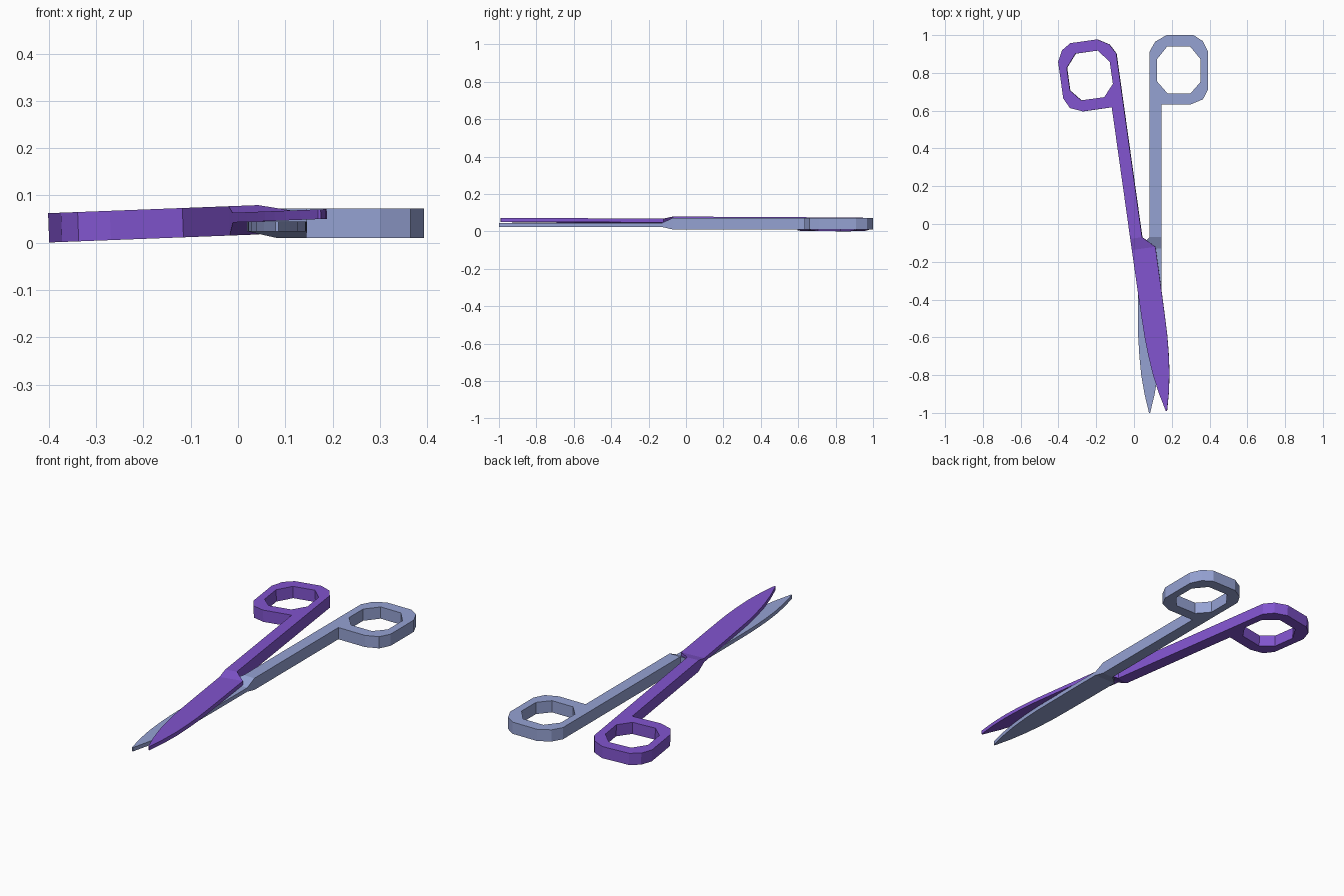
import bpy, bmesh
from math import radians
from mathutils import Matrix

if "Cube" in bpy.data.objects:
    bpy.data.objects.remove(bpy.data.objects["Cube"])

# Handle outline: finger loop plus straight shank
OUTER = [(.082, -.07), (.145, -.07), (.145, .633), (.3, .633), (.365, .66), (.393, .715),
         (.393, .91), (.365, .968), (.315, 1), (.172, 1), (.112, .965), (.082, .912)]
HOLE = [(.177, .941), (.296, .941), (.352, .873), (.352, .752),
        (.3, .692), (.177, .692), (.122, .755), (.122, .873)]
Z0, Z1 = .01, .072

# Blade sections after the shoulder: y, half width about the blade centre line
MID, B0, B1 = .0825, .024, .0445
BLADE = [(-.13, .063), (-.35, .0625), (-.5, .0615), (-.6, .06), (-.7, .054),
         (-.8, .044), (-.9, .027), (-1, .003)]


def scissor_half(name, color, matrix):
    bm = bmesh.new()
    # handle: filled outline with a hole, extruded up
    edges = []
    for loop in (OUTER, HOLE):
        vs = [bm.verts.new((x, y, Z0)) for x, y in loop]
        edges += [bm.edges.new((vs[i - 1], vs[i])) for i in range(len(vs))]
    bmesh.ops.triangle_fill(bm, edges=edges, use_beauty=True)
    ext = bmesh.ops.extrude_face_region(bm, geom=bm.faces[:], use_keep_orig=True)
    top = [g for g in ext["geom"] if isinstance(g, bmesh.types.BMVert)]
    bmesh.ops.translate(bm, verts=top, vec=(0, 0, Z1 - Z0))
    # open the shank end where the blade joins
    end = [f for f in bm.faces if all(abs(v.co.y + .07) < 1e-4 for v in f.verts)]
    bmesh.ops.delete(bm, geom=end, context='FACES')
    # shoulder and blade: lofted rectangles
    sections = [(-.07, .082, .145, Z0, Z1)]
    sections += [(y, MID - w, MID + w, B0, B1) for y, w in BLADE]
    rings = [[bm.verts.new(c) for c in ((a, y, lo), (b, y, lo), (b, y, hi), (a, y, hi))]
             for y, a, b, lo, hi in sections]
    for r, s in zip(rings, rings[1:]):
        for i in range(4):
            bm.faces.new((r[i - 1], r[i], s[i], s[i - 1]))
    bm.faces.new(rings[-1])
    bmesh.ops.remove_doubles(bm, verts=bm.verts[:], dist=1e-4)
    bmesh.ops.recalc_face_normals(bm, faces=bm.faces[:])
    bm.transform(matrix)
    mesh = bpy.data.meshes.new(name)
    bm.to_mesh(mesh)
    bm.free()
    mat = bpy.data.materials.new(name + "_paint")
    mat.diffuse_color = color
    mat.use_nodes = True
    mat.node_tree.nodes["Principled BSDF"].inputs["Base Color"].default_value = mat.diffuse_color
    mesh.materials.append(mat)
    obj = bpy.data.objects.new(name, mesh)
    bpy.context.collection.objects.link(obj)
    return obj


# Lower half as drawn; upper half is the same piece turned over, opened and tilted
scissor_half("lower_half", (.30, .36, .65, 1), Matrix.Identity(4))
flip = (Matrix.Translation((.115, .011, .0512)) @ Matrix.Rotation(radians(-2.2), 4, 'Y')
        @ Matrix.Rotation(radians(8), 4, 'Z') @ Matrix.Rotation(radians(180), 4, 'Y')
        @ Matrix.Translation((0, 0, -.041)))
scissor_half("upper_half", (.22, .09, .62, 1), flip)
